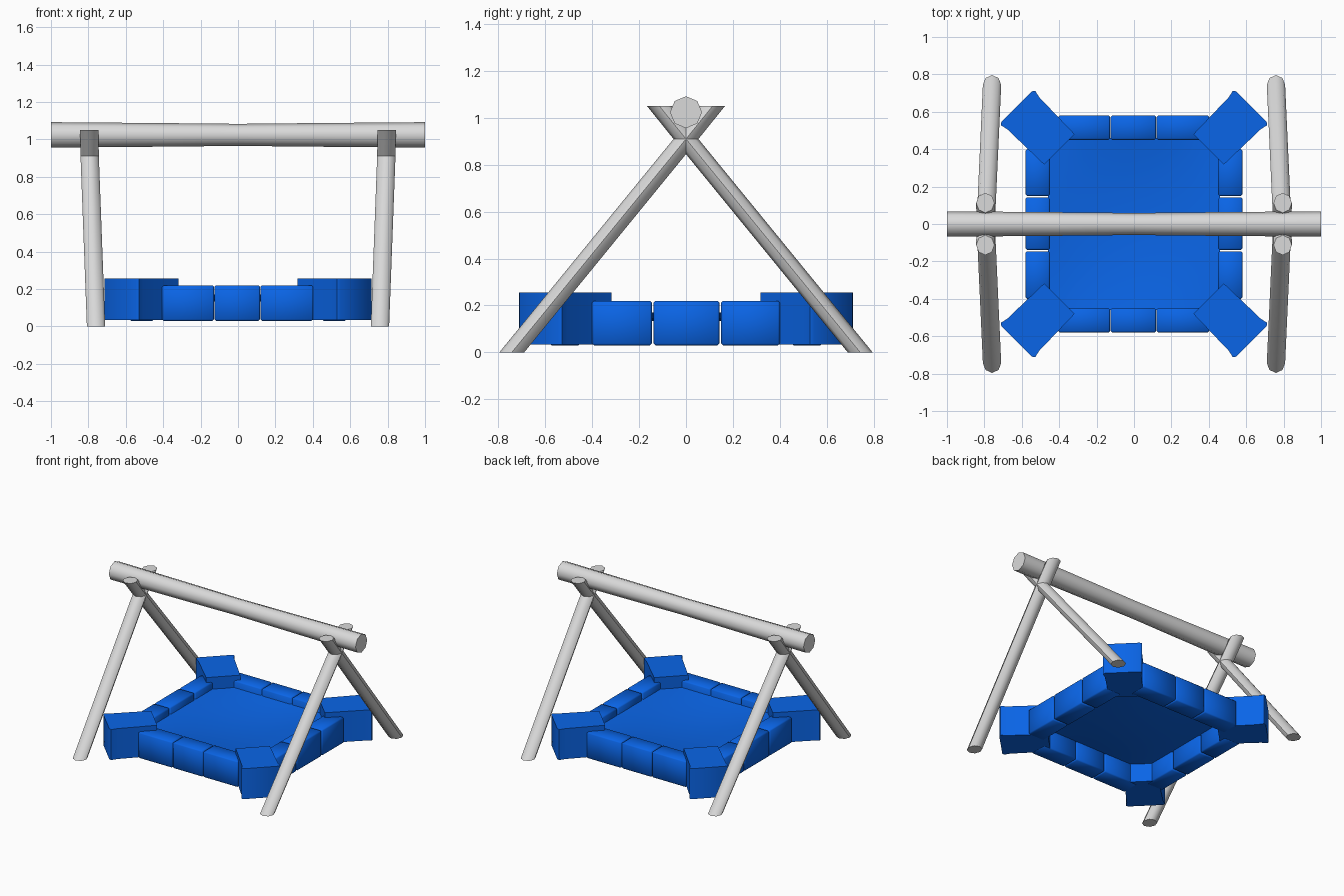
import bpy, bmesh
from math import cos, sin, pi, radians, sqrt
from mathutils import Vector, Matrix

cube = bpy.data.objects.get("Cube")
if cube:
    bpy.data.objects.remove(cube, do_unlink=True)


def material(name, rgb):
    m = bpy.data.materials.new(name)
    m.use_nodes = True
    m.diffuse_color = (*rgb, 1)
    m.node_tree.nodes["Principled BSDF"].inputs["Base Color"].default_value = (*rgb, 1)
    return m


GREY = material("pale grey", (0.7, 0.7, 0.7))
BLUE = material("bright blue", (0.003, 0.13, 0.8))


def finish(bm, name, mat):
    bmesh.ops.recalc_face_normals(bm, faces=bm.faces)
    me = bpy.data.meshes.new(name)
    bm.to_mesh(me)
    bm.free()
    me.materials.append(mat)
    me.shade_smooth()
    me.set_sharp_from_angle(angle=radians(47))
    ob = bpy.data.objects.new(name, me)
    bpy.context.collection.objects.link(ob)
    return ob


def loft(rings):
    """Closed solid through a row of rings with equal point counts."""
    bm = bmesh.new()
    loops = [[bm.verts.new(p) for p in ring] for ring in rings]
    n = len(loops[0])
    for a, b in zip(loops, loops[1:]):
        for i in range(n):
            j = (i + 1) % n
            bm.faces.new((a[i], a[j], b[j], b[i]))
    bm.faces.new(loops[0])
    bm.faces.new(loops[-1])
    return bm


def octagon(centre, axis_a, axis_b):
    return [Vector(centre) + Vector(axis_a) * cos(k * pi / 4) + Vector(axis_b) * sin(k * pi / 4)
            for k in range(8)]


def soften(bm, width):
    bmesh.ops.bevel(bm, geom=bm.edges[:], offset=width, segments=1, affect='EDGES')


# Top beam, slightly waisted in the middle
beam = [octagon((x, 0, 1.024), (0, r, 0), (0, 0, r))
        for x, r in ((-1, 0.068), (-0.4, 0.063), (0, 0.059), (0.4, 0.063), (1, 0.068))]
finish(loft(beam), "top_beam", GREY)

# Crossed legs, cut level at floor and tip
for sx, side in ((1, "left"), (-1, "right")):
    for sy, end in ((-1, "front"), (1, "back")):
        path = ((0.759, 0.743, 0), (0.793, 0, 0.91), (0.795, -0.113, 1.05))
        rings = [octagon((sx * x, sy * y, z), (0.049, 0, 0), (0, 0.053, 0)) for x, y, z in path]
        finish(loft(rings), f"{end}_{side}_leg", GREY)


# Padded rim, three bags on each side
def bag(name, x0, x1, y0, y1):
    bm = bmesh.new()
    bmesh.ops.create_cube(bm, size=1)
    size = (x1 - x0, y1 - y0, 0.19)
    mat = Matrix.Translation(((x0 + x1) / 2, (y0 + y1) / 2, 0.125)) @ Matrix.Diagonal((*size, 1))
    bmesh.ops.transform(bm, matrix=mat, verts=bm.verts)
    soften(bm, 0.008)
    finish(bm, name, BLUE)


for s, end, side in ((1, "back", "left"), (-1, "front", "right")):
    near, far = sorted((s * 0.45, s * 0.58))
    for label, a, b in (("start", -0.405, -0.128), ("middle", -0.125, 0.118), ("last", 0.121, 0.402)):
        bag(f"{end}_rim_{label}_bag", a, b, near, far)
    for label, a, b in (("start", -0.4, -0.146), ("middle", -0.138, 0.142), ("last", 0.15, 0.4)):
        bag(f"{side}_rim_{label}_bag", near, far, a, b)

# Corner cushions set along the diagonals
outline = ((0.565, -0.115), (0.835, -0.121), (0.878, -0.13), (0.888, -0.115),
           (0.888, 0.115), (0.878, 0.13), (0.835, 0.121), (0.565, 0.115))
for sx, side in ((1, "left"), (-1, "right")):
    for sy, end in ((-1, "front"), (1, "back")):
        rings = [[(sx * (u - v) / sqrt(2), sy * (u + v) / sqrt(2), z) for u, v in outline]
                 for z in (0.033, 0.256)]
        finish(loft(rings), f"{end}_{side}_corner_cushion", BLUE)

# Sagging fabric floor
bm = bmesh.new()
bmesh.ops.create_grid(bm, x_segments=12, y_segments=12, size=0.46)
for v in bm.verts:
    fx, fy = v.co.x / 0.46, v.co.y / 0.46
    v.co.z = 0.17 - 0.04 * (1 - fx * fx) * (1 - fy * fy)
finish(bm, "fabric_floor", BLUE)
